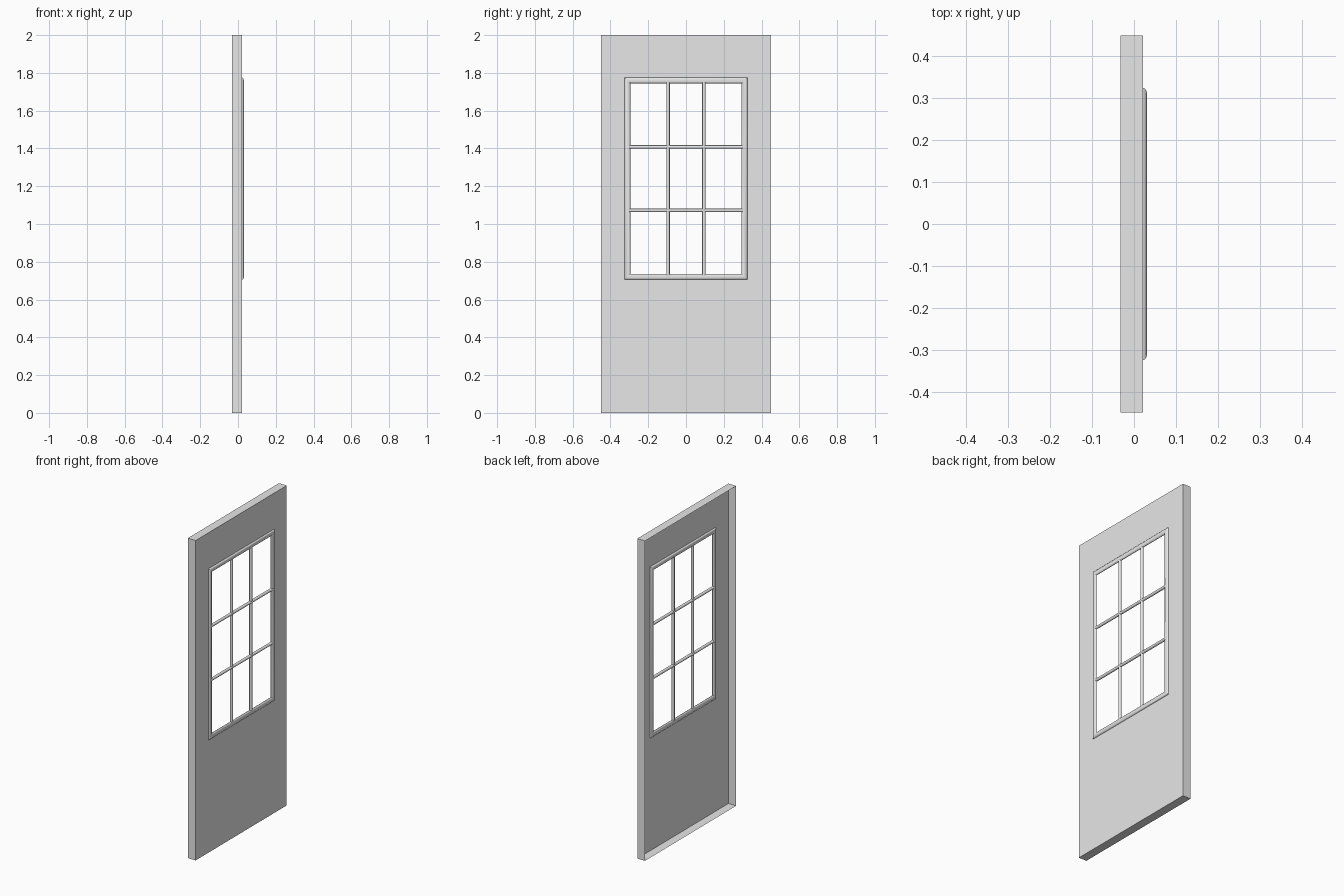
import bpy
import bmesh
from math import sin, cos, pi, radians

if "Cube" in bpy.data.objects:
    bpy.data.objects.remove(bpy.data.objects["Cube"], do_unlink=True)

# One grey paint
grey = bpy.data.materials.new("grey_paint")
grey.use_nodes = True
grey.diffuse_color = (0.8, 0.8, 0.8, 1)
grey.node_tree.nodes["Principled BSDF"].inputs["Base Color"].default_value = (0.8, 0.8, 0.8, 1)

FACE_X, BACK_X = 0.022, -0.032      # skin of the door and its open back
WIN_Z = 1.24                        # window centre height
WIN_Y, WIN_H = 0.325, 0.535         # half size of the window frame
TRIM_W, TRIM_D = 0.03, 0.009        # trim width and half depth
BAR_R = 0.009


def rect(bm, x, half_y, half_z, mid_z):
    """Rectangular loop of vertices facing along x."""
    return [bm.verts.new((x, sy * half_y, mid_z + sz * half_z))
            for sy, sz in ((-1, -1), (1, -1), (1, 1), (-1, 1))]


def bridge(bm, a, b):
    """Join two loops with a ring of quads."""
    for i in range(4):
        j = (i + 1) % 4
        bm.faces.new((a[i], a[j], b[j], b[i]))


def finish(bm, name, smooth=False):
    mesh = bpy.data.meshes.new(name)
    bm.to_mesh(mesh)
    bm.free()
    mesh.materials.append(grey)
    obj = bpy.data.objects.new(name, mesh)
    bpy.context.collection.objects.link(obj)
    if smooth:
        bpy.ops.object.select_all(action='DESELECT')
        obj.select_set(True)
        bpy.context.view_layer.objects.active = obj
        bpy.ops.object.shade_smooth_by_angle(angle=radians(40))
    return obj


# Door shell: pierced front skin with folded edges, open at the back
bm = bmesh.new()
hole = rect(bm, FACE_X, WIN_Y - TRIM_W / 2, WIN_H - TRIM_W / 2, WIN_Z)
front = rect(bm, FACE_X, 0.45, 1.0, 1.0)
back = rect(bm, BACK_X, 0.45, 1.0, 1.0)
bridge(bm, front, hole)
bridge(bm, back, front)
finish(bm, "door_shell")

# Window frame: rounded moulding swept around the opening with mitred corners
bm = bmesh.new()
loops = []
STEPS = 12
for k in range(STEPS):
    t = 2 * pi * k / STEPS
    inset = TRIM_W / 2 * (1 - cos(t))
    loops.append(rect(bm, FACE_X + TRIM_D * sin(t), WIN_Y - inset, WIN_H - inset, WIN_Z))
for k in range(STEPS):
    bridge(bm, loops[k], loops[(k + 1) % STEPS])
bmesh.ops.recalc_face_normals(bm, faces=bm.faces)
finish(bm, "window_frame", smooth=True)


# Glazing bars: slim rounded rods crossing the opening
def glazing_bar(name, location, length, rotation):
    bpy.ops.mesh.primitive_cylinder_add(vertices=12, radius=BAR_R, depth=length,
                                        location=location, rotation=rotation)
    obj = bpy.context.object
    obj.name = name
    obj.data.materials.append(grey)
    bpy.ops.object.shade_smooth_by_angle(angle=radians(40))


for side, label in ((-1, "first"), (1, "second")):
    glazing_bar(f"upright_bar_{label}", (FACE_X, side * 0.095, WIN_Z),
                2 * WIN_H - TRIM_W, (0, 0, 0))
    glazing_bar(f"cross_bar_{label}", (FACE_X, 0, WIN_Z + side * 0.168),
                2 * WIN_Y - TRIM_W, (pi / 2, 0, 0))
